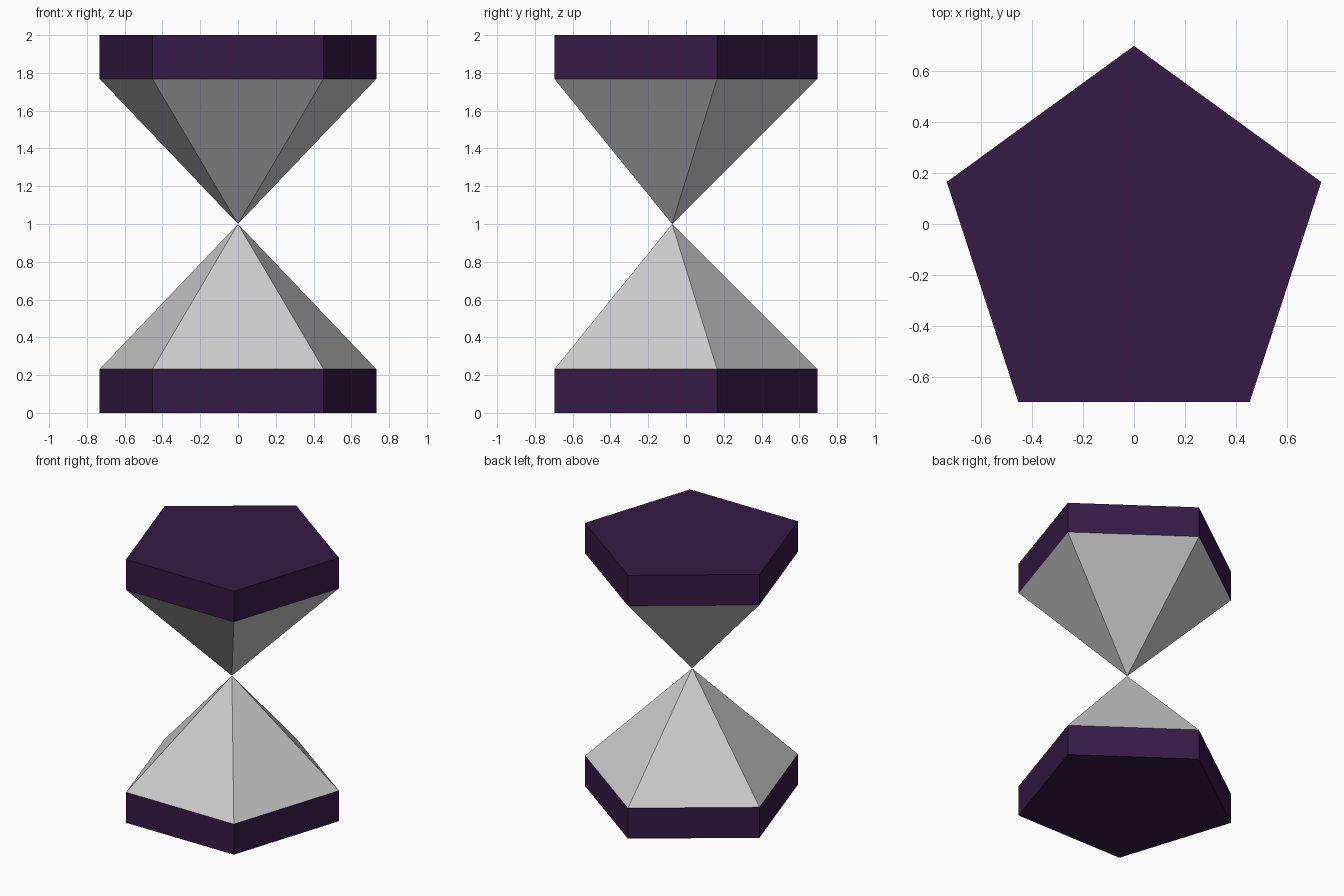
import bpy, bmesh
from math import sin, cos, tau

if "Cube" in bpy.data.objects:
    bpy.data.objects.remove(bpy.data.objects["Cube"])

R = 0.77                          # pentagon circumradius
Y0 = R * (1 + cos(tau / 10)) / 2 - R   # shift so the pentagon is centred in y
PLATE = 0.232                     # plate thickness
HEIGHT = 2.0

purple = bpy.data.materials.new("dark_purple")
purple.diffuse_color = (0.036, 0.010, 0.060, 1)
purple.use_nodes = True
purple.node_tree.nodes["Principled BSDF"].inputs["Base Color"].default_value = purple.diffuse_color


def ring(bm, z):
    return [bm.verts.new((R * sin(tau * i / 5), Y0 + R * cos(tau * i / 5), z))
            for i in range(5)]


def finish(bm, name, mat=None):
    bmesh.ops.recalc_face_normals(bm, faces=bm.faces)
    mesh = bpy.data.meshes.new(name)
    bm.to_mesh(mesh)
    bm.free()
    if mat:
        mesh.materials.append(mat)
    bpy.context.collection.objects.link(bpy.data.objects.new(name, mesh))


def plate(name, z):
    bm = bmesh.new()
    a, b = ring(bm, z), ring(bm, z + PLATE)
    bm.faces.new(a)
    bm.faces.new(b)
    for i in range(5):
        j = (i + 1) % 5
        bm.faces.new((a[i], a[j], b[j], b[i]))
    finish(bm, name, purple)


def pyramid(name, z_base, z_tip):
    bm = bmesh.new()
    base = ring(bm, z_base)
    tip = bm.verts.new((0, Y0, z_tip))
    bm.faces.new(base)
    for i in range(5):
        bm.faces.new((base[i], base[(i + 1) % 5], tip))
    finish(bm, name)


# Pentagonal end plates
plate("bottom_plate", 0)
plate("top_plate", HEIGHT - PLATE)

# Two glass bulbs meeting tip to tip
pyramid("lower_bulb", PLATE, HEIGHT / 2)
pyramid("upper_bulb", HEIGHT - PLATE, HEIGHT / 2)
